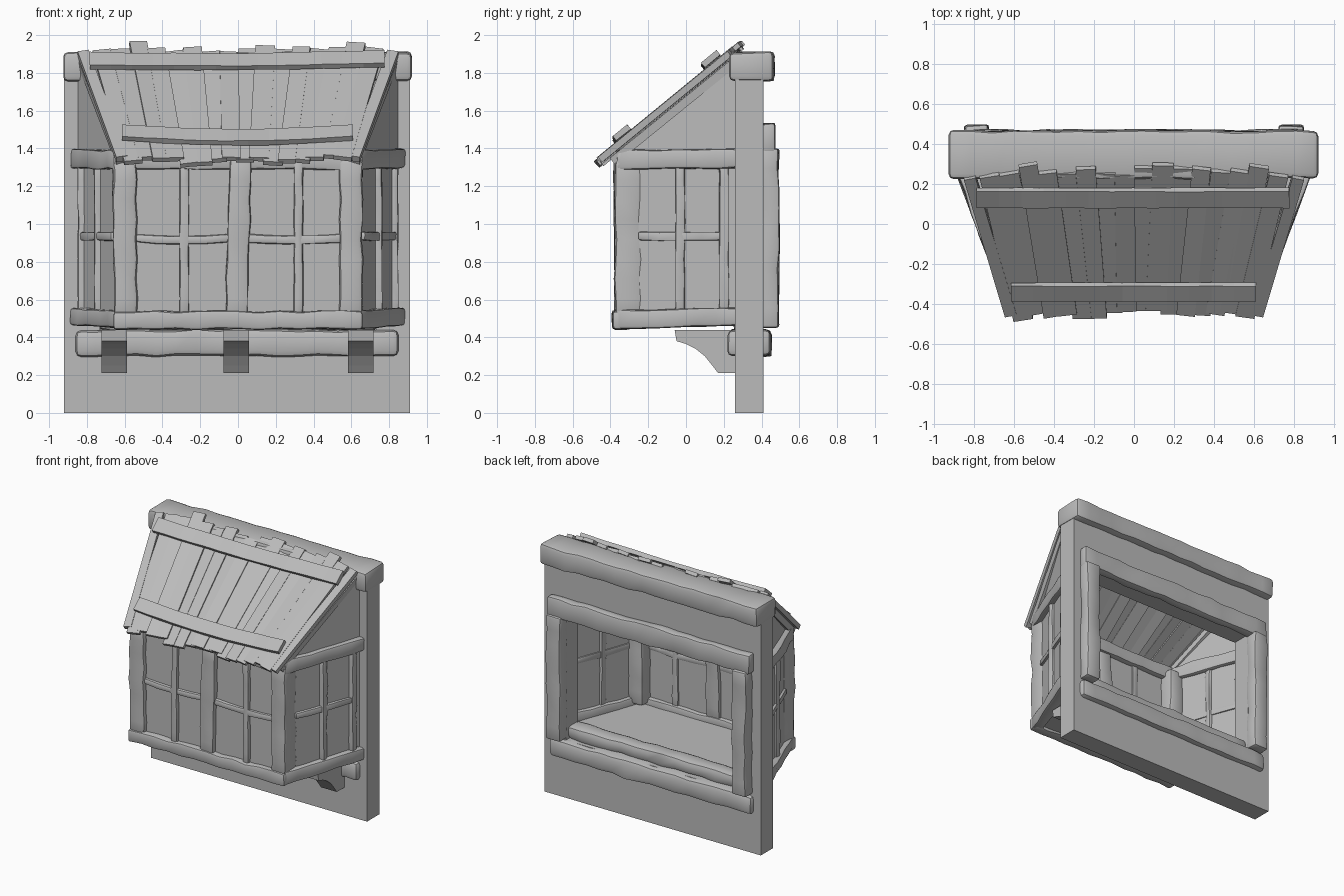
import bpy, bmesh, math, random
from mathutils import Vector

random.seed(7)
if "Cube" in bpy.data.objects:
    bpy.data.objects.remove(bpy.data.objects["Cube"], do_unlink=True)

grey = bpy.data.materials.new("plain_grey")
grey.use_nodes = True
COLOUR = (0.5, 0.5, 0.5, 1)
grey.diffuse_color = COLOUR
grey.node_tree.nodes["Principled BSDF"].inputs["Base Color"].default_value = COLOUR


def finish(name, bm, smooth=False):
    bmesh.ops.recalc_face_normals(bm, faces=bm.faces)
    mesh = bpy.data.meshes.new(name)
    bm.to_mesh(mesh)
    bm.free()
    mesh.materials.append(grey)
    obj = bpy.data.objects.new(name, mesh)
    bpy.context.collection.objects.link(obj)
    if smooth:
        bpy.ops.object.select_all(action="DESELECT")
        obj.select_set(True)
        bpy.context.view_layer.objects.active = obj
        bpy.ops.object.shade_smooth_by_angle(angle=math.radians(35))
    return obj


def beam(name, start, end, width, depth, up=(0, 0, 1), rough=0.006, bevel=0.016, sag=0.0):
    """Hewn timber: width runs across, depth runs along up; sag bows it down."""
    a, b = Vector(start), Vector(end)
    along = (b - a).normalized()
    side = along.cross(Vector(up)).normalized()
    normal = side.cross(along)
    steps = max(1, round((b - a).length / 0.11)) if rough or sag else 1
    bm = bmesh.new()
    rings = []
    for i in range(steps + 1):
        t = i / steps
        mid = a.lerp(b, t) - Vector((0, 0, sag * math.sin(math.pi * t)))
        ring = []
        for u, v in ((-1, -1), (1, -1), (1, 1), (-1, 1)):
            du, dv = random.uniform(-rough, rough), random.uniform(-rough, rough)
            ring.append(bm.verts.new(mid + side * (u * width / 2 + du) + normal * (v * depth / 2 + dv)))
        rings.append(ring)
    for r, s in zip(rings, rings[1:]):
        for k in range(4):
            bm.faces.new((r[k], r[(k + 1) % 4], s[(k + 1) % 4], s[k]))
    bm.faces.new(rings[0])
    bm.faces.new(rings[-1])
    if bevel:
        edges = [e for e in bm.edges if len({f.normal.to_tuple(1) for f in e.link_faces}) >= 0]
        cross = {frozenset((r[k], r[(k + 1) % 4])) for r in rings[1:-1] for k in range(4)}
        edges = [e for e in edges if frozenset(e.verts) not in cross]
        bmesh.ops.bevel(bm, geom=edges, offset=bevel, segments=2, profile=0.5, affect="EDGES")
    return finish(name, bm, smooth=bool(bevel))


def slab(name, points, offset):
    """Flat polygon pushed along an offset."""
    bm = bmesh.new()
    face = bm.faces.new([bm.verts.new(p) for p in points])
    out = bmesh.ops.extrude_face_region(bm, geom=[face], use_keep_orig=True)
    bmesh.ops.translate(bm, verts=[v for v in out["geom"] if isinstance(v, bmesh.types.BMVert)], vec=offset)
    return finish(name, bm)


# Wall with a rectangular opening
def wall():
    bm = bmesh.new()
    loops = []
    for y in (0.26, 0.41):
        for x0, x1, z0, z1 in ((-0.92, 0.91, 0, 1.85), (-0.73, 0.73, 0.44, 1.4)):
            loops.append([bm.verts.new((x, y, z)) for x, z in ((x0, z0), (x1, z0), (x1, z1), (x0, z1))])
    for p, q in ((0, 1), (2, 3), (0, 2), (1, 3)):
        for k in range(4):
            j = (k + 1) % 4
            bm.faces.new((loops[p][k], loops[p][j], loops[q][j], loops[q][k]))
    finish("wall", bm)


wall()

# Heavy beams on the wall and trim around the opening at the back
beam("top_beam", (-0.925, 0.345, 1.835), (0.92, 0.345, 1.835), 0.24, 0.15, bevel=0.025)
beam("lower_beam", (-0.86, 0.335, 0.37), (0.85, 0.335, 0.37), 0.23, 0.14, bevel=0.03)
beam("back_trim_top", (-0.86, 0.435, 1.455), (0.85, 0.435, 1.455), 0.07, 0.15)
beam("sill_log", (-0.74, 0.32, 0.485), (0.74, 0.32, 0.485), 0.13, 0.1, bevel=0.03)
for s in (-1, 1):
    beam("back_trim_side", (s * 0.785, 0.445, 0.45), (s * 0.785, 0.445, 1.4), 0.12, 0.095, up=(0, 1, 0))

# Brackets under the bay
profile = [(0.27, 0.21), (0.17, 0.21), (0.14, 0.25), (0.1, 0.3), (0.05, 0.34), (0, 0.365),
           (-0.05, 0.38), (-0.06, 0.44), (0.27, 0.44)]
for x in (-0.655, -0.01, 0.65):
    slab("bracket", [(x - 0.067, y, z) for y, z in profile], (0.134, 0, 0))

# Bay floor, panes and side cheeks
FRONT, BACK = (0.62, -0.345), (0.85, 0.27)
slab("bay_floor", [(-0.62, -0.34, 0.46), (0.62, -0.34, 0.46), (0.84, 0.27, 0.46), (-0.84, 0.27, 0.46)], (0, 0, 0.03))
slab("front_pane", [(-0.62, -0.345, 0.5), (0.62, -0.345, 0.5), (0.62, -0.345, 1.35), (-0.62, -0.345, 1.35)], (0, 0.012, 0))


def on_side(s, y, z, out=0.0):
    t = (y - FRONT[1]) / (BACK[1] - FRONT[1])
    return (s * (FRONT[0] + t * (BACK[0] - FRONT[0]) + out), y, z)


for s in (-1, 1):
    slab("side_pane", [on_side(s, -0.345, 0.5), on_side(s, 0.27, 0.5), on_side(s, 0.27, 1.84),
                       on_side(s, -0.345, 1.36)], (-s * 0.012, 0, 0))

    # Side rails, posts and bars
    beam("side_bottom_rail", on_side(s, -0.36, 0.495), on_side(s, 0.28, 0.51), 0.08, 0.095)
    beam("side_top_rail", on_side(s, -0.36, 1.34), on_side(s, 0.28, 1.345), 0.08, 0.1)
    beam("corner_post", (s * 0.595, -0.305, 0.5), (s * 0.6, -0.305, 1.34), 0.125, 0.145, up=(0, 1, 0), bevel=0.022)
    for y in (-0.03, 0.2):
        beam("side_upright", on_side(s, y, 0.5), on_side(s, y, 1.34), 0.05, 0.05, up=(0, 1, 0), rough=0.003)
    beam("side_crossbar", on_side(s, -0.25, 0.935), on_side(s, 0.2, 0.935), 0.04, 0.045, rough=0.003, bevel=0.012)

# Front rails, centre post and bars
beam("front_bottom_rail", (-0.66, -0.345, 0.49), (0.66, -0.345, 0.49), 0.09, 0.095)
beam("front_top_rail", (-0.66, -0.33, 1.34), (0.66, -0.33, 1.34), 0.08, 0.1)
beam("centre_post", (-0.01, -0.345, 0.5), (0.015, -0.345, 1.34), 0.115, 0.075, up=(0, 1, 0))
for x in (-0.285, 0.32):
    beam("front_upright", (x, -0.345, 0.5), (x, -0.345, 1.34), 0.05, 0.05, up=(0, 1, 0), rough=0.003)
for x0, x1 in ((-0.54, -0.05), (0.05, 0.55)):
    beam("front_crossbar", (x0, -0.345, 0.925), (x1, -0.345, 0.925), 0.04, 0.045, rough=0.003, bevel=0.012, sag=0.01)

# Fan of roof planks, sagging slightly in the middle
SLOPE = Vector((0, 0.77, 0.63)).normalized()
NORMAL = Vector((0, -SLOPE.z, SLOPE.y))
COUNT = 16
for i in range(COUNT):
    u = (i + 0.5) / COUNT * 2 - 1
    drop = 0.025 * (1 - u * u) + random.uniform(-0.008, 0.008)
    low = Vector((u * 0.59, -0.46, 1.345)) - NORMAL * drop + SLOPE * random.uniform(-0.035, 0.03)
    high = Vector((u * 0.77, 0.265, 1.94)) - NORMAL * drop + SLOPE * random.uniform(-0.035, 0.04)
    tilt = NORMAL + Vector((random.uniform(-0.12, 0.12), 0, 0))
    beam("roof_plank", low, high, random.uniform(0.09, 0.105), 0.026, up=tilt, rough=0, bevel=0)

# Edge boards and rafters on the roof sides
for s in (-1, 1):
    beam("roof_edge_board", (s * 0.615, -0.45, 1.345), (s * 0.82, 0.235, 1.905), 0.06, 0.035, up=NORMAL, rough=0, bevel=0)
    beam("rafter", (s * 0.62, -0.385, 1.335), (s * 0.82, 0.25, 1.85), 0.05, 0.045, up=NORMAL, rough=0, bevel=0)

# Battens across the planks
beam("upper_batten", (-0.785, 0.13, 1.865), (0.775, 0.13, 1.875), 0.105, 0.03, up=NORMAL, rough=0.002, bevel=0, sag=0.01)
beam("lower_batten", (-0.615, -0.34, 1.485), (0.61, -0.34, 1.485), 0.1, 0.03, up=NORMAL, rough=0.002, bevel=0, sag=0.025)
